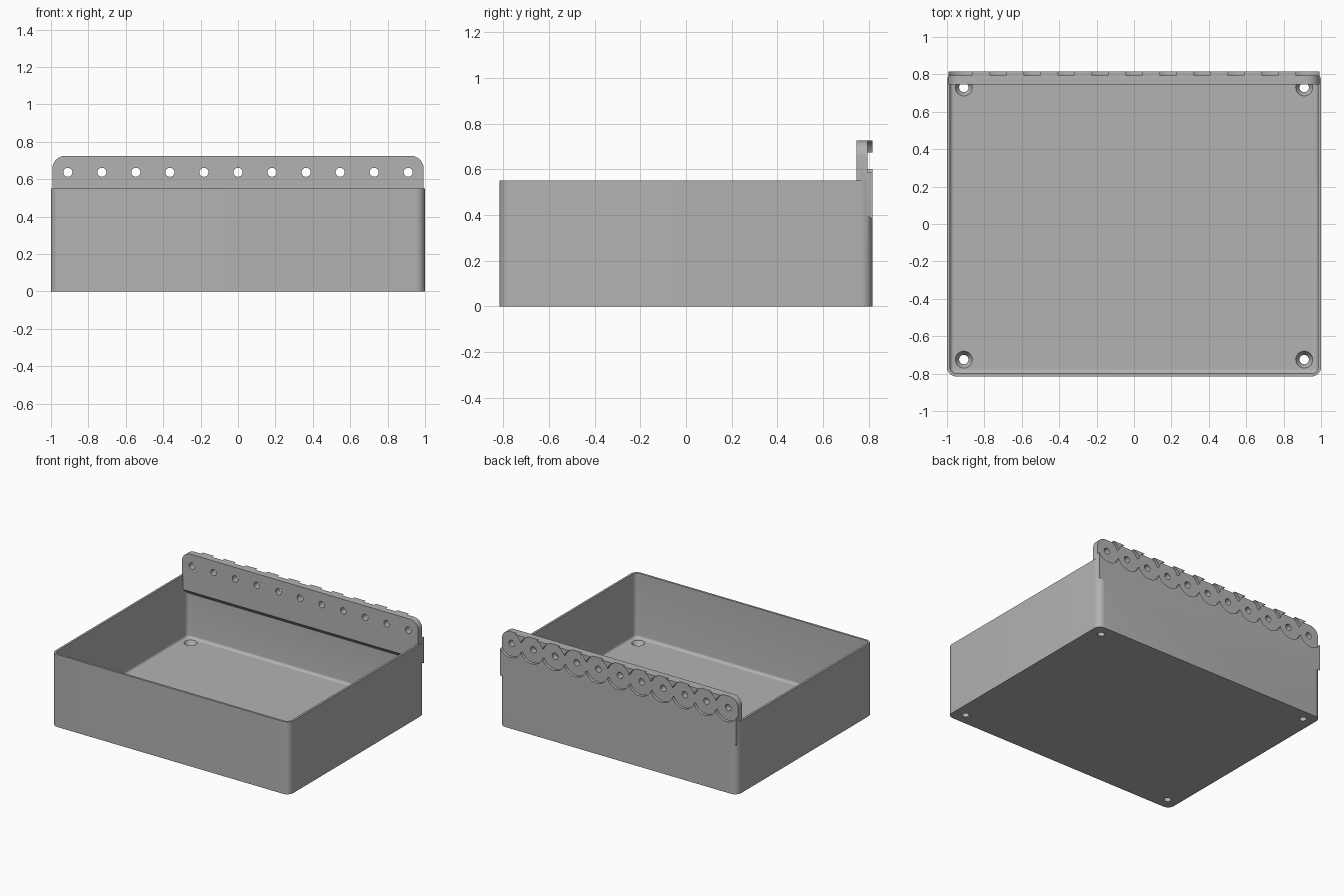
import bpy, bmesh, math
from mathutils import Matrix

cube = bpy.data.objects.get("Cube")
if cube:
    bpy.data.objects.remove(cube, do_unlink=True)

HALF_X, HALF_Y = 1.0, 0.815
RIM, FLOOR, WALL = 0.55, 0.06, 0.016
HINGE_Z, PITCH = 0.637, 0.182

grey = bpy.data.materials.new("plain grey")
grey.use_nodes = True
grey.diffuse_color = (0.45, 0.45, 0.45, 1)
grey.node_tree.nodes["Principled BSDF"].inputs["Base Color"].default_value = grey.diffuse_color


def make(name, bm):
    bmesh.ops.recalc_face_normals(bm, faces=bm.faces)
    mesh = bpy.data.meshes.new(name)
    bm.to_mesh(mesh)
    bm.free()
    mesh.materials.append(grey)
    obj = bpy.data.objects.new(name, mesh)
    bpy.context.collection.objects.link(obj)
    return obj


def bevel(bm, test, radius, segments):
    edges = [e for e in bm.edges if test(e.verts[0].co, e.verts[1].co)]
    bmesh.ops.bevel(bm, geom=edges, offset=radius, segments=segments,
                    profile=0.5, affect='EDGES')


def rounded_block(name, hx, hy, z0, z1, radius, fillet=0):
    """Block with rounded upright corners and an optional rounded bottom."""
    bm = bmesh.new()
    bmesh.ops.create_cube(bm, size=1)
    for v in bm.verts:
        v.co = (v.co.x * 2 * hx, v.co.y * 2 * hy, z0 if v.co.z < 0 else z1)
    bevel(bm, lambda a, b: abs(a.z - b.z) > 0.1, radius, 8)
    if fillet:
        bevel(bm, lambda a, b: max(a.z, b.z) < z0 + 0.001, fillet, 5)
    return make(name, bm)


def cone(name, r0, r1, start, end, along_y=False):
    """Round cutter between two heights, or two depths when lying along y."""
    x, y, z = start
    bm = bmesh.new()
    length = end - (y if along_y else z)
    bmesh.ops.create_cone(bm, cap_ends=True, segments=48, radius1=r0, radius2=r1, depth=length)
    bmesh.ops.translate(bm, verts=bm.verts, vec=(0, 0, length / 2))
    if along_y:
        bmesh.ops.rotate(bm, verts=bm.verts, matrix=Matrix.Rotation(-math.pi / 2, 3, 'X'))
    bmesh.ops.translate(bm, verts=bm.verts, vec=(x, y, z))
    return make(name, bm)


def combine(target, other, operation):
    other.hide_render = True
    mod = target.modifiers.new("combine", 'BOOLEAN')
    mod.operation, mod.solver, mod.object = operation, 'EXACT', other
    bpy.context.view_layer.objects.active = target
    bpy.ops.object.modifier_apply(modifier=mod.name)
    bpy.data.objects.remove(other, do_unlink=True)


# Open box with a filleted interior
box = rounded_block("hinged_box", HALF_X, HALF_Y, 0, RIM, 0.05)
cavity = rounded_block("cavity_cutter", HALF_X - WALL, HALF_Y - WALL, FLOOR, RIM + 0.3, 0.034, 0.02)
combine(box, cavity, 'DIFFERENCE')

# Hinge flange along the back, with a sloped underside and rounded top corners
bm = bmesh.new()
profile = [(0.745, 0.725), (HALF_Y, 0.725), (HALF_Y, 0.38), (0.745, 0.44)]
face = bm.faces.new([bm.verts.new((-0.993, y, z)) for y, z in profile])
side = bmesh.ops.extrude_face_region(bm, geom=[face])["geom"]
bmesh.ops.translate(bm, vec=(1.986, 0, 0),
                    verts=[v for v in side if isinstance(v, bmesh.types.BMVert)])
bevel(bm, lambda a, b: min(a.z, b.z) > 0.7 and abs(a.x - b.x) < 0.01, 0.07, 10)
combine(box, make("hinge_flange", bm), 'UNION')

# Scalloped hinge recesses with pin holes
for i in range(-5, 6):
    x = i * PITCH
    combine(box, cone("recess_cutter", 0.098, 0.098, (x, 0.793, HINGE_Z), 0.9, True), 'DIFFERENCE')
    combine(box, cone("pin_hole_cutter", 0.024, 0.024, (x, 0.6, HINGE_Z), 0.95, True), 'DIFFERENCE')

# Countersunk screw holes in the floor corners
for x in (-0.91, 0.91):
    for y in (-0.725, 0.73):
        combine(box, cone("screw_hole_cutter", 0.025, 0.025, (x, y, -0.1), 0.2), 'DIFFERENCE')
        combine(box, cone("countersink_cutter", 0.022, 0.046, (x, y, 0.022), FLOOR + 0.001), 'DIFFERENCE')

bpy.ops.object.select_all(action='DESELECT')
box.select_set(True)
bpy.context.view_layer.objects.active = box
bpy.ops.object.shade_smooth_by_angle(angle=math.radians(30))
